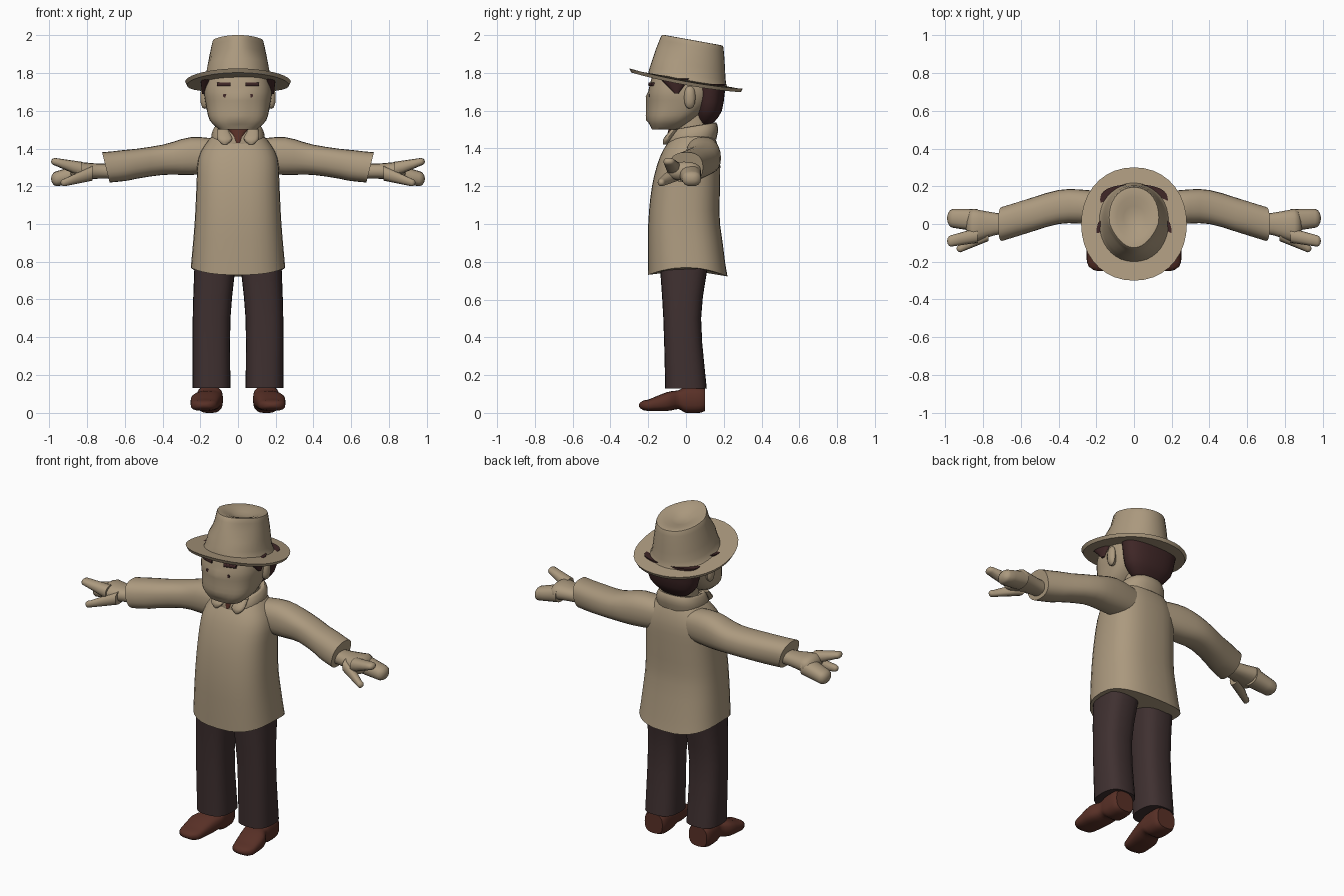
import bpy, bmesh
from math import cos, sin, tau, radians, copysign
from mathutils import Vector

cube = bpy.data.objects.get("Cube")
if cube:
    bpy.data.objects.remove(cube, do_unlink=True)


def material(name, red, green, blue):
    mat = bpy.data.materials.new(name)
    mat.use_nodes = True
    mat.diffuse_color = (red, green, blue, 1)
    shader = next(node for node in mat.node_tree.nodes if node.type == 'BSDF_PRINCIPLED')
    shader.inputs["Base Color"].default_value = (red, green, blue, 1)
    shader.inputs["Roughness"].default_value = .9
    return mat


tan = material("tan", .41, .32, .21)
plum = material("dark plum", .05, .03, .03)
leather = material("brown leather", .1, .03, .02)
dark_hair = material("dark hair", .05, .02, .02)


def signed_power(value, exponent):
    return copysign(abs(value) ** exponent, value)


def interpolate(rows, steps=3):
    """Fill in rows along a smooth spline through the given ones."""
    result = []
    last = len(rows) - 1
    for i in range(last):
        before, start, end, after = (rows[min(max(i + k, 0), last)] for k in (-1, 0, 1, 2))
        for step in range(steps):
            t = step / steps
            result.append([
                b + t / 2 * (c - a + t * (2 * a - 5 * b + 4 * c - d + t * (3 * (b - c) + d - a)))
                for a, b, c, d in zip(before, start, end, after)])
    result.append(rows[last])
    return result


def loft(name, mat, axis, rows, squareness=2.4, warp=None, mirror=False, dome=0, sides=24):
    """Skin rounded rings: position along the axis, two centres, two half sizes.
    A dome rounds off the final end."""
    sections = interpolate(rows)
    if dome:
        pos, ca, cb, ha, hb = rows[-1]
        reach = copysign(dome, pos - rows[-2][0])
        for degrees in (30, 60, 80):
            angle = radians(degrees)
            shrink = cos(angle)
            sections.append((pos + reach * sin(angle), ca, cb, ha * shrink, hb * shrink))

    bm = bmesh.new()
    rings = []
    for pos, ca, cb, ha, hb in sections:
        ring = []
        for i in range(sides):
            angle = tau * i / sides
            a = ca + ha * signed_power(cos(angle), 2 / squareness)
            b = cb + hb * signed_power(sin(angle), 2 / squareness)
            point = Vector({'x': (pos, a, b), 'y': (a, pos, b), 'z': (a, b, pos)}[axis])
            if warp:
                warp(point)
            ring.append(bm.verts.new(point))
        rings.append(ring)
    for low, high in zip(rings, rings[1:]):
        for i in range(sides):
            j = (i + 1) % sides
            bm.faces.new((low[i], low[j], high[j], high[i]))
    bm.faces.new(rings[0])
    bm.faces.new(rings[-1])
    bmesh.ops.recalc_face_normals(bm, faces=bm.faces)

    mesh = bpy.data.meshes.new(name)
    bm.to_mesh(mesh)
    bm.free()
    mesh.materials.append(mat)
    obj = bpy.data.objects.new(name, mesh)
    bpy.context.collection.objects.link(obj)
    bpy.ops.object.select_all(action='DESELECT')
    obj.select_set(True)
    bpy.context.view_layer.objects.active = obj
    bpy.ops.object.shade_smooth_by_angle(angle=radians(45))
    if mirror:
        obj.modifiers.new("Mirror", 'MIRROR')


def upright(name, mat, rows, **options):
    """Loft centred on the body: height, half width, front and back."""
    loft(name, mat, 'z', [
        (height, 0, (front + back) / 2, width, (back - front) / 2)
        for height, width, front, back in rows], **options)


# Coat with a hem that dips at front and back
def dip_hem(point):
    if point.z < .85:
        point.z -= point.y ** 2


upright("coat", tan, [
    (.77, .25, -.2, .22), (1, .23, -.2, .18), (1.2, .22, -.18, .18),
    (1.35, .21, -.14, .18), (1.44, .16, -.09, .16), (1.5, .1, -.04, .13)],
    squareness=2.6, warp=dip_hem, sides=32)


# Sleeves with slanted cuffs
def slant_cuff(point):
    if point.x > .6:
        point.x += (point.z - 1.3) / 4


loft("sleeves", tan, 'x', [
    (.1, .08, 1.36, .08, .09), (.25, .09, 1.36, .09, .1), (.4, .09, 1.34, .09, .08),
    (.6, .03, 1.31, .09, .08), (.7, 0, 1.3, .09, .08)], warp=slant_cuff, mirror=True)

# Hands: palm, curled fingers, pointing finger and thumb
loft("palms", tan, 'x', [
    (.65, 0, 1.28, .05, .04), (.74, 0, 1.28, .06, .04), (.85, -.01, 1.28, .09, .05)],
    mirror=True, dome=.04, sides=16)
loft("curled_fingers", tan, 'x', [
    (.83, .02, 1.27, .06, .05), (.96, .03, 1.24, .05, .04)],
    mirror=True, dome=.03, sides=16)
loft("pointing_fingers", tan, 'x', [
    (.83, -.06, 1.29, .04, .04), (.97, -.09, 1.33, .03, .02)],
    mirror=True, dome=.02, sides=12)
loft("thumbs", tan, 'x', [
    (.77, -.05, 1.27, .04, .04), (.92, -.13, 1.22, .02, .02)],
    mirror=True, dome=.02, sides=12)

# Trousers and shoes
loft("trouser_legs", plum, 'z', [
    (.13, .14, 0, .1, .11), (.5, .14, -.02, .1, .1), (.8, .12, -.01, .11, .13)],
    squareness=2.7, mirror=True)
loft("shoes", leather, 'y', [
    (.1, .15, .07, .06, .06), (.07, .15, .07, .07, .07), (0, .15, .07, .07, .07),
    (-.04, .15, .07, .07, .05), (-.1, .17, .06, .08, .05), (-.2, .18, .04, .07, .03)],
    squareness=2.8, mirror=True, dome=.05, sides=20)


# Collar, lapels, neck and shirt opening
def raise_back(point):
    point.z += point.y / 6


upright("collar", tan, [
    (1.42, .14, -.1, .16), (1.47, .14, -.1, .17), (1.51, .12, -.08, .16),
    (1.5, .1, -.06, .14), (1.47, .09, -.05, .13)], warp=raise_back)
loft("lapels", tan, 'z', [
    (1.42, .07, -.11, .01, .01), (1.45, .07, -.1, .04, .02), (1.5, .08, -.06, .03, .02)],
    mirror=True, sides=12)
upright("neck", tan, [(1.44, .09, -.05, .13), (1.6, .09, -.05, .13)])
loft("shirt_opening", leather, 'z', [
    (1.43, 0, -.09, .01, .02), (1.51, 0, -.06, .06, .03)], sides=12)


# Head with a ridge down the middle of the face
def ridge_face(point):
    if point.y < -.1 and 1.54 < point.z < 1.7:
        point.y -= max(0, .07 - abs(point.x)) / 6


upright("head", tan, [
    (1.5, .1, -.18, -.04), (1.55, .15, -.2, .04), (1.63, .17, -.2, .13),
    (1.7, .18, -.2, .16), (1.78, .17, -.18, .16)],
    squareness=2.6, warp=ridge_face, sides=32)
loft("ears", tan, 'x', [
    (.14, .01, 1.67, .02, .05), (.18, .02, 1.67, .03, .06)],
    mirror=True, dome=.02, sides=16)

# Hair, sideburns, brows and eyes
upright("back_hair", dark_hair, [
    (1.53, .08, .07, .14), (1.6, .15, .05, .19), (1.74, .18, .05, .21)])
loft("sideburns", dark_hair, 'z', [
    (1.69, .18, -.05, .01, .01), (1.77, .17, -.06, .03, .08)], mirror=True, sides=16)
loft("brows", dark_hair, 'x', [
    (.04, -.19, 1.74, .01, .01), (.11, -.17, 1.74, .01, .01)],
    squareness=4, mirror=True, sides=12)
loft("eyes", dark_hair, 'y', [
    (-.18, .07, 1.68, .01, .01), (-.197, .07, 1.68, .01, .01)], mirror=True, sides=8)


# Hat tipped back, its dented crown narrowing towards the front
def tip_back(point):
    if point.z > 1.9 and point.y < 0:
        point.x *= 1 + 1.8 * point.y
    elif point.z < 1.8:
        point.z -= point.x ** 2 / 5
    point.z -= .18 * point.y


upright("hat_brim", tan, [(1.75, .27, -.29, .29), (1.77, .28, -.3, .3)],
        squareness=2.1, warp=tip_back, sides=36)
upright("hat_crown", tan, [
    (1.76, .19, -.2, .22), (1.8, .17, -.19, .21), (1.95, .14, -.14, .2),
    (1.98, .12, -.11, .18), (1.95, .03, 0, .06)],
    squareness=2.1, warp=tip_back, sides=36)
